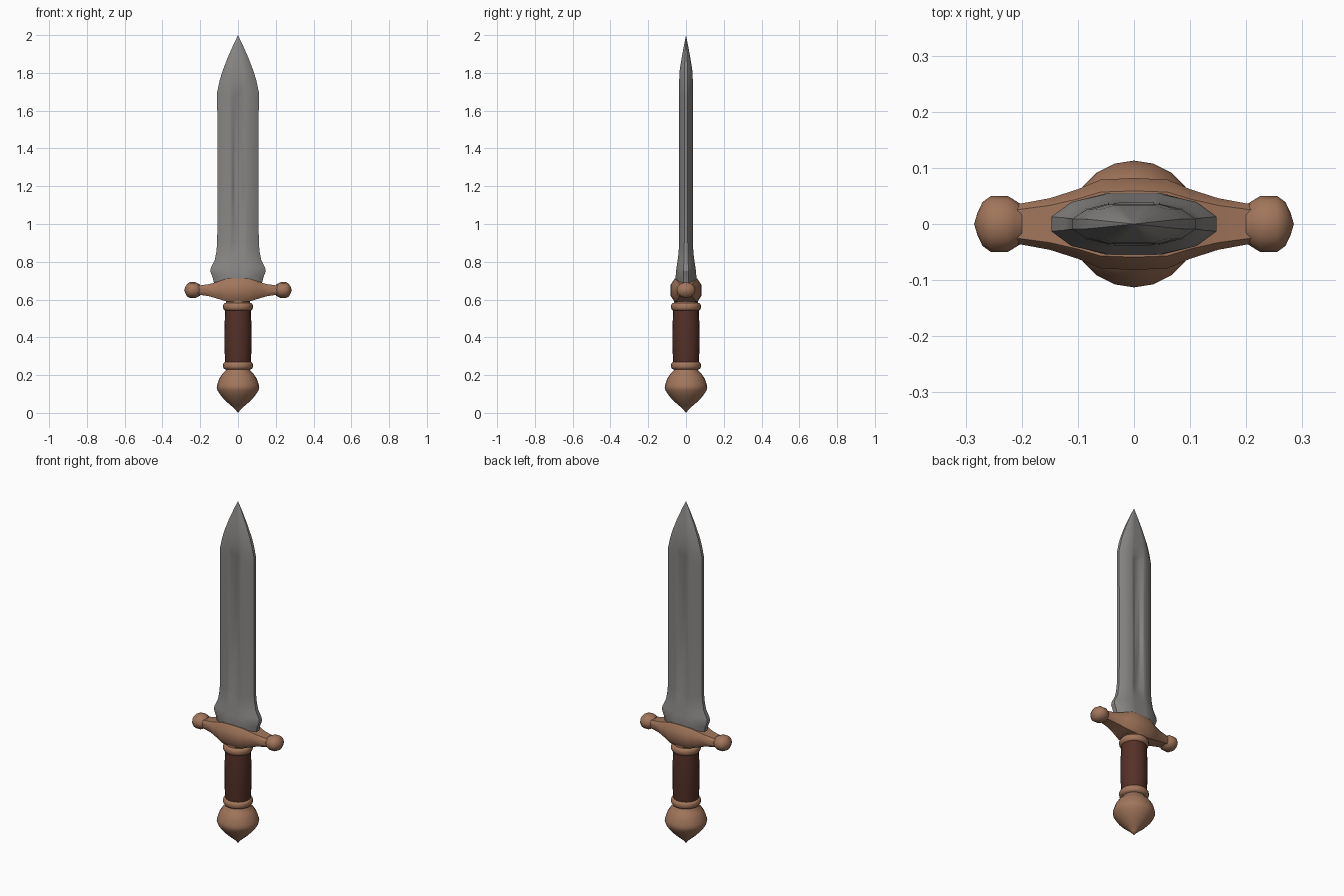
import bpy
import bmesh
from math import cos, sin, pi, radians

cube = bpy.data.objects.get("Cube")
if cube:
    bpy.data.objects.remove(cube, do_unlink=True)


def make_material(name, rgb):
    mat = bpy.data.materials.new(name)
    mat.use_nodes = True
    mat.diffuse_color = (*rgb, 1)
    mat.node_tree.nodes["Principled BSDF"].inputs["Base Color"].default_value = (*rgb, 1)
    return mat


steel = make_material("steel grey", (0.25, 0.24, 0.23))
copper = make_material("warm bronze", (0.36, 0.18, 0.105))
leather = make_material("dark brown leather", (0.09, 0.03, 0.02))


def loft(name, rings, mat, angle):
    """Skin a row of equal-length rings, capped at both ends."""
    bm = bmesh.new()
    rows = [[bm.verts.new(p) for p in ring] for ring in rings]
    n = len(rows[0])
    for a, b in zip(rows, rows[1:]):
        for i in range(n):
            j = (i + 1) % n
            bm.faces.new((a[i], a[j], b[j], b[i]))
    bm.faces.new(rows[0][::-1])
    bm.faces.new(rows[-1])
    bmesh.ops.remove_doubles(bm, verts=bm.verts, dist=0.0002)
    bmesh.ops.recalc_face_normals(bm, faces=bm.faces)
    mesh = bpy.data.meshes.new(name)
    bm.to_mesh(mesh)
    bm.free()
    mesh.materials.append(mat)
    obj = bpy.data.objects.new(name, mesh)
    bpy.context.collection.objects.link(obj)
    bpy.ops.object.select_all(action="DESELECT")
    obj.select_set(True)
    bpy.context.view_layer.objects.active = obj
    bpy.ops.object.shade_smooth_by_angle(angle=radians(angle))
    return obj


def turned(name, profile, mat, sides=20, angle=40):
    """Lathe a (height, radius) profile about the vertical axis."""
    rings = [[(r * cos(2 * pi * i / sides), r * sin(2 * pi * i / sides), z)
              for i in range(sides)] for z, r in profile]
    return loft(name, rings, mat, angle)


# Blade: bevelled section with a central groove that fades out at both ends
def blade_ring(z, w, t, groove):
    g = min(0.035, w * 0.32)
    half = [(w, 0.25 * t), (0.76 * w, 0.74 * t), (g + 0.1 * w, t), (g, t),
            (0.5 * g, t * (1 - groove))]
    front = half + [(-x, y) for x, y in reversed(half)]
    return [(x, y, z) for x, y in front + [(-x, -y) for x, y in front]]


blade_sections = [
    (0.68, 0.125, 0.052, 0), (0.72, 0.135, 0.055, 0), (0.75, 0.147, 0.053, 0),
    (0.77, 0.143, 0.05, 0), (0.81, 0.123, 0.044, 0), (0.85, 0.115, 0.039, 0),
    (0.90, 0.110, 0.037, 0.3), (1.2, 0.109, 0.036, 0.3), (1.67, 0.110, 0.036, 0.3),
    (1.70, 0.110, 0.036, 0), (1.76, 0.097, 0.036, 0), (1.81, 0.082, 0.034, 0),
    (1.88, 0.055, 0.023, 0), (1.95, 0.024, 0.01, 0), (2.0, 0, 0, 0)]
loft("blade", [blade_ring(*s) for s in blade_sections], steel, 30)


# Crossguard: chamfered box tapering outward from the middle
def guard_ring(x, y, low, high):
    mid, h = (low + high) / 2, (high - low) / 2
    corners = [(1, 0.45), (0.72, 1), (-0.72, 1), (-1, 0.45),
               (-1, -0.45), (-0.72, -1), (0.72, -1), (1, -0.45)]
    return [(x, y * a, mid + h * b) for a, b in corners]


arm = [(0.0, 0.082, 0.585, 0.712), (0.06, 0.079, 0.59, 0.71), (0.1, 0.062, 0.602, 0.697),
       (0.15, 0.046, 0.617, 0.682), (0.215, 0.034, 0.627, 0.673)]
guard = [guard_ring(-x, *r) for x, *r in arm[:0:-1]] + [guard_ring(*s) for s in arm]
loft("crossguard", guard, copper, 35)

# Knobs on both guard ends
knob = [(0.2, 0.034), (0.212, 0.042), (0.225, 0.05), (0.255, 0.05),
        (0.27, 0.039), (0.279, 0.02), (0.285, 0)]
for side, word in ((1, "left"), (-1, "right")):
    rings = [[(side * x, r * cos(pi * i / 6), 0.65 + 0.84 * r * sin(pi * i / 6))
              for i in range(12)] for x, r in knob]
    loft(word + "_guard_knob", rings, copper, 50)

# Grip, collars and pommel
turned("grip", [(0.23, 0.066), (0.28, 0.068), (0.34, 0.072), (0.44, 0.072),
                (0.52, 0.069), (0.57, 0.066)], leather)
for name, z in (("upper_collar", 0.562), ("lower_collar", 0.25)):
    turned(name, [(z - 0.022, 0.06), (z - 0.018, 0.073), (z - 0.008, 0.079),
                  (z + 0.008, 0.079), (z + 0.018, 0.073), (z + 0.022, 0.06)],
           copper, angle=60)
turned("guard_neck", [(0.57, 0.064), (0.61, 0.064)], copper)
turned("pommel", [(0, 0), (0.02, 0.016), (0.036, 0.034), (0.06, 0.062), (0.09, 0.09),
                  (0.12, 0.109), (0.135, 0.113), (0.15, 0.110), (0.18, 0.1),
                  (0.205, 0.084), (0.222, 0.066), (0.24, 0.06)], copper)
